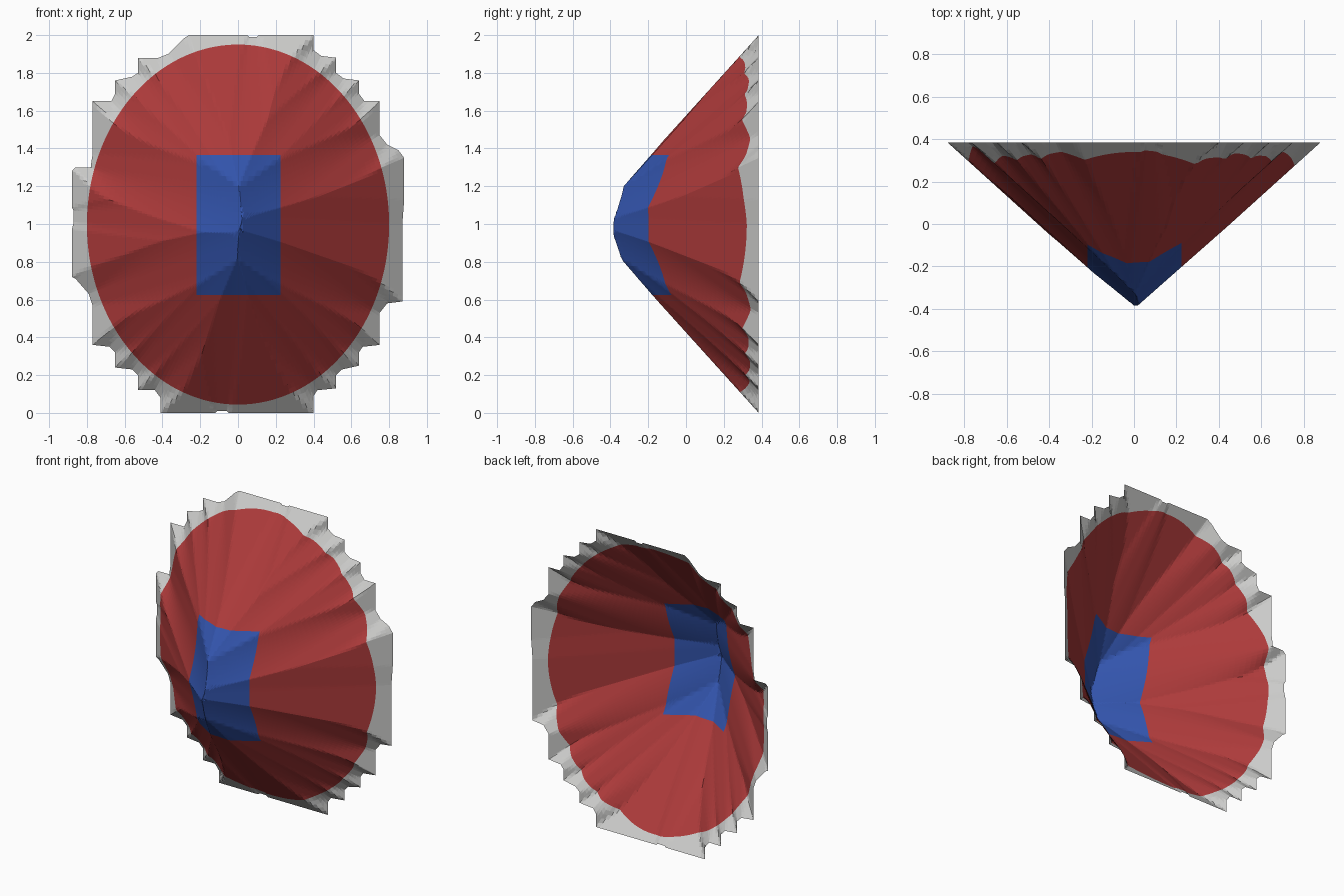
import bpy
import bmesh
from math import atan2, cos, sin, hypot, pi
from mathutils import Vector

cube = bpy.data.objects.get("Cube")
if cube:
    bpy.data.objects.remove(cube, do_unlink=True)

# Stepped rim outline seen from the front (x, z in hundredths)
OUTLINE = [(x / 100, z / 100) for x, z in (
    (-26, 200), (5, 200), (6, 199), (10, 199), (11, 200), (40, 200),
    (40, 192), (44, 189), (52, 188), (52, 180), (56, 177), (64, 176),
    (64, 169), (67, 165), (75, 165), (75, 147), (79, 142), (85, 139),
    (88, 135), (88, 113), (87, 100), (87, 59), (79, 58), (75, 53),
    (75, 36), (66, 35), (64, 32), (64, 25), (55, 23), (52, 20),
    (52, 13), (42, 12), (40, 9), (40, 0), (-5, 0), (-6, 1), (-11, 1),
    (-12, 0), (-41, 0), (-41, 8), (-44, 12), (-53, 12), (-53, 20),
    (-56, 23), (-65, 24), (-65, 32), (-68, 35), (-77, 36), (-77, 57),
    (-79, 63), (-86, 71), (-88, 72), (-88, 97), (-87, 101), (-87, 107),
    (-88, 109), (-88, 128), (-86, 130), (-78, 130), (-77, 137),
    (-77, 165), (-67, 165), (-65, 169), (-65, 176), (-56, 178),
    (-53, 180), (-53, 188), (-42, 188), (-37, 190), (-29, 198))]
EDGES = list(zip(OUTLINE, OUTLINE[1:] + OUTLINE[:1]))
TIP = (0.01, 0.98)
HALF_DEPTH = 0.385


def edge_distance(x, z):
    """Distance from a point to the nearest rim edge."""
    best = 9.0
    for (ax, az), (bx, bz) in EDGES:
        dx, dz = bx - ax, bz - az
        t = ((x - ax) * dx + (z - az) * dz) / (dx * dx + dz * dz)
        t = min(1.0, max(0.0, t))
        best = min(best, hypot(x - ax - t * dx, z - az - t * dz))
    return best


def rim_reach(c, s):
    """How far a ray from the tip travels before it meets the rim."""
    reach = 0.0
    for (ax, az), (bx, bz) in EDGES:
        dx, dz = bx - ax, bz - az
        det = dx * s - dz * c
        if abs(det) < 1e-9:
            continue
        px, pz = ax - TIP[0], az - TIP[1]
        u = (c * pz - s * px) / det
        if -1e-6 <= u <= 1 + 1e-6:
            reach = max(reach, (dx * pz - dz * px) / det)
    return reach


def panel_reach(c, s):
    """Ray length to the rectangular nose panel's border."""
    sx = ((0.225 if c > 0 else -0.22) - TIP[0]) / c if abs(c) > 1e-6 else 9
    sz = ((1.365 if s > 0 else 0.625) - TIP[1]) / s if abs(s) > 1e-6 else 9
    return min(sx, sz)


def oval_reach(c, s):
    """Ray length to the oval colour border."""
    rx, rz = 0.80, 0.953
    px, pz = TIP[0], TIP[1] - 0.997
    a = (c / rx) ** 2 + (s / rz) ** 2
    b = px * c / rx ** 2 + pz * s / rz ** 2
    k = (px / rx) ** 2 + (pz / rz) ** 2 - 1
    return (-b + (b * b - a * k) ** 0.5) / a


PEAK = edge_distance(*TIP)


def surface(x, z):
    """Slope the shell forward evenly with distance from the rim."""
    depth = min(1.0, edge_distance(x, z) / PEAK)
    return Vector((x, HALF_DEPTH * (1 - 2 * depth), z))


def material(name, colour):
    mat = bpy.data.materials.new(name)
    mat.use_nodes = True
    mat.diffuse_color = (*colour, 1)
    mat.node_tree.nodes["Principled BSDF"].inputs["Base Color"].default_value = (*colour, 1)
    return mat


# Evenly spread rays, plus rays through every rim and panel corner
CORNERS = OUTLINE + [(x, z) for x in (-0.22, 0.225) for z in (0.625, 1.365)]
angles = [atan2(z - TIP[1], x - TIP[0]) for x, z in CORNERS]
angles += [2 * pi * i / 300 - pi for i in range(300)]
RAYS = []
for a in sorted(angles):
    if not RAYS or a - RAYS[-1][0] > 1e-4:
        c, s = cos(a), sin(a)
        rim = rim_reach(c, s)
        RAYS.append((a, c, s, (0, panel_reach(c, s), min(oval_reach(c, s), rim - 0.002), rim)))


def band(name, level, rings, mat):
    """Build the part of the shell between two successive borders."""
    bm = bmesh.new()
    rows = []
    for i in range(rings + 1):
        t = i / rings
        if level == 0 and i == 0:
            rows.append([bm.verts.new(surface(*TIP))] * len(RAYS))
            continue
        row = []
        for _, c, s, stops in RAYS:
            r = stops[level] * (1 - t) + stops[level + 1] * t
            row.append(bm.verts.new(surface(TIP[0] + r * c, TIP[1] + r * s)))
        rows.append(row)
    for inner, outer in zip(rows, rows[1:]):
        for j in range(len(RAYS)):
            k = (j + 1) % len(RAYS)
            corners = [inner[j], outer[j], outer[k], inner[k]]
            bm.faces.new(list(dict.fromkeys(corners)))
    mesh = bpy.data.meshes.new(name)
    bm.to_mesh(mesh)
    bm.free()
    mesh.materials.append(mat)
    obj = bpy.data.objects.new(name, mesh)
    bpy.context.collection.objects.link(obj)


# Three nested bands of one open, pleated shell
band("nose_panel", 0, 14, material("blue", (0.033, 0.09, 0.42)))
band("pleated_cone", 1, 22, material("red", (0.42, 0.043, 0.043)))
band("stepped_rim", 2, 5, material("light grey", (0.6, 0.6, 0.59)))
